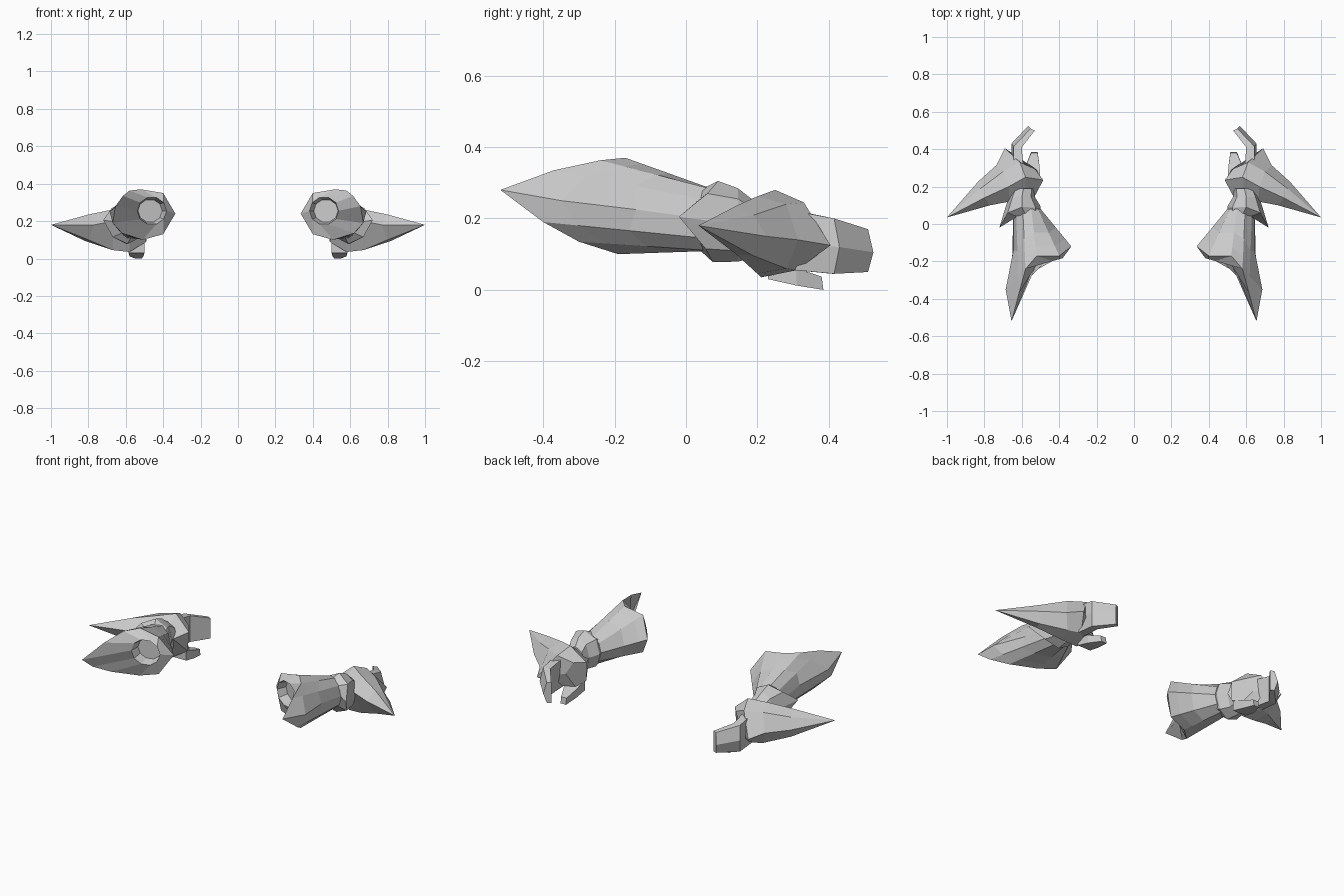
import bpy, bmesh
from math import cos, sin, tau
from mathutils import Vector

if "Cube" in bpy.data.objects:
    bpy.data.objects.remove(bpy.data.objects["Cube"])


def loft(name, rings, tip=None):
    """Skin equal-sized rings, cap the ends (last end may close on a tip), mirror across x."""
    bm = bmesh.new()
    rows = [[bm.verts.new(p) for p in ring] for ring in rings]
    n = len(rows[0])
    for a, b in zip(rows, rows[1:]):
        for i in range(n):
            j = (i + 1) % n
            bm.faces.new((a[i], a[j], b[j], b[i]))
    bm.faces.new(rows[0][::-1])
    if tip:
        t = bm.verts.new(tip)
        for i in range(n):
            bm.faces.new((rows[-1][i], rows[-1][(i + 1) % n], t))
    else:
        bm.faces.new(rows[-1])
    bmesh.ops.recalc_face_normals(bm, faces=bm.faces[:])
    mesh = bpy.data.meshes.new(name)
    bm.to_mesh(mesh)
    bm.free()
    ob = bpy.data.objects.new(name, mesh)
    bpy.context.collection.objects.link(ob)
    ob.modifiers.new("Mirror", "MIRROR").use_mirror_merge = False
    return ob


def oval(center, rx, rz, n, lean=0.0):
    """Ring in the xz plane starting at the inner (-x) side and going over the top."""
    x, y, z = center
    return [Vector((x - rx * cos(tau * i / n), y - lean * cos(tau * i / n),
                    z + rz * sin(tau * i / n))) for i in range(n)]


# Forearm cuff: slanted flared rim with a long rear spike and a raised, recessed opening
rim = [Vector(p) for p in [
    (.335, -.12, .24), (.40, -.17, .35), (.52, -.17, .37), (.58, -.24, .363),
    (.615, -.37, .335), (.655, -.52, .28), (.67, -.40, .19), (.62, -.30, .135),
    (.51, -.19, .10), (.40, -.17, .13)]]
wrist_end = oval((.572, .08, .195), .073, .09, 10)
middle = [a.lerp(b, .5) for a, b in zip(wrist_end, rim)]
middle[5] = Vector((.645, -.14, .225))
flank = [a.lerp(b, .8) for a, b in zip(wrist_end, rim)]
flank[5] = Vector((.686, -.35, .25))
lip = oval((.46, -.205, .255), .078, .075, 10, -.022)
recess = oval((.47, -.15, .255), .065, .062, 10, -.02)
loft("forearm_cuff", [wrist_end, middle, flank, rim, lip, recess])

# Wrist band: faceted ring with a swept-back outer point
flare = oval((.59, .075, .19), .09, .112, 8, -.02)
flare[2] = Vector((.60, .09, .305))
flare[3] = Vector((.675, .06, .27))
flare[4] = Vector((.72, -.02, .205))
flare[5] = Vector((.67, .055, .115))
loft("wrist_band", [
    oval((.575, .04, .195), .07, .085, 8),
    flare,
    oval((.60, .145, .182), .07, .103, 8),
    oval((.59, .19, .17), .06, .08, 8)])

# Hand guard: palm shell running out into a long side spike and a knuckle point
guard = [
    [(.57, .31, .14), (.53, .295, .21), (.485, .235, .20),
     (.53, .15, .18), (.49, .23, .09), (.52, .29, .07)],
    [(.69, .405, .125), (.61, .33, .245), (.58, .25, .28),
     (.58, .13, .19), (.58, .21, .035), (.63, .31, .055)],
    [(.735, .315, .14), (.70, .28, .24), (.67, .20, .262),
     (.665, .12, .20), (.67, .20, .045), (.70, .28, .06)],
    [(.835, .225, .15), (.82, .19, .21), (.80, .14, .235),
     (.77, .10, .18), (.80, .14, .10), (.82, .19, .095)]]
loft("hand_guard", guard, tip=(1.0, .035, .18))


# Fingers: one narrow block, bent inward, with a ridge along the outer side
def finger_ring(xi, xo, yi, yo, low, mid, high):
    return [(xi, yi, low), (xi, yi, mid), (xi, yi, high),
            (xo - .012, yo - .015, high), (xo, yo, mid), (xo - .012, yo - .015, low)]


loft("fingers", [
    finger_ring(.59, .655, .27, .27, .06, .13, .23),
    finger_ring(.60, .655, .41, .43, .045, .12, .20),
    finger_ring(.53, .565, .50, .525, .05, .105, .17)])

# Thumb: small tapered stub under the palm
loft("thumb", [
    [(.50, .23, .03), (.50, .23, .09), (.585, .23, .09), (.585, .23, .03)],
    [(.505, .31, .012), (.505, .31, .06), (.58, .31, .06), (.58, .31, .012)],
    [(.515, .385, 0), (.515, .38, .037), (.55, .38, .037), (.55, .385, 0)]])
